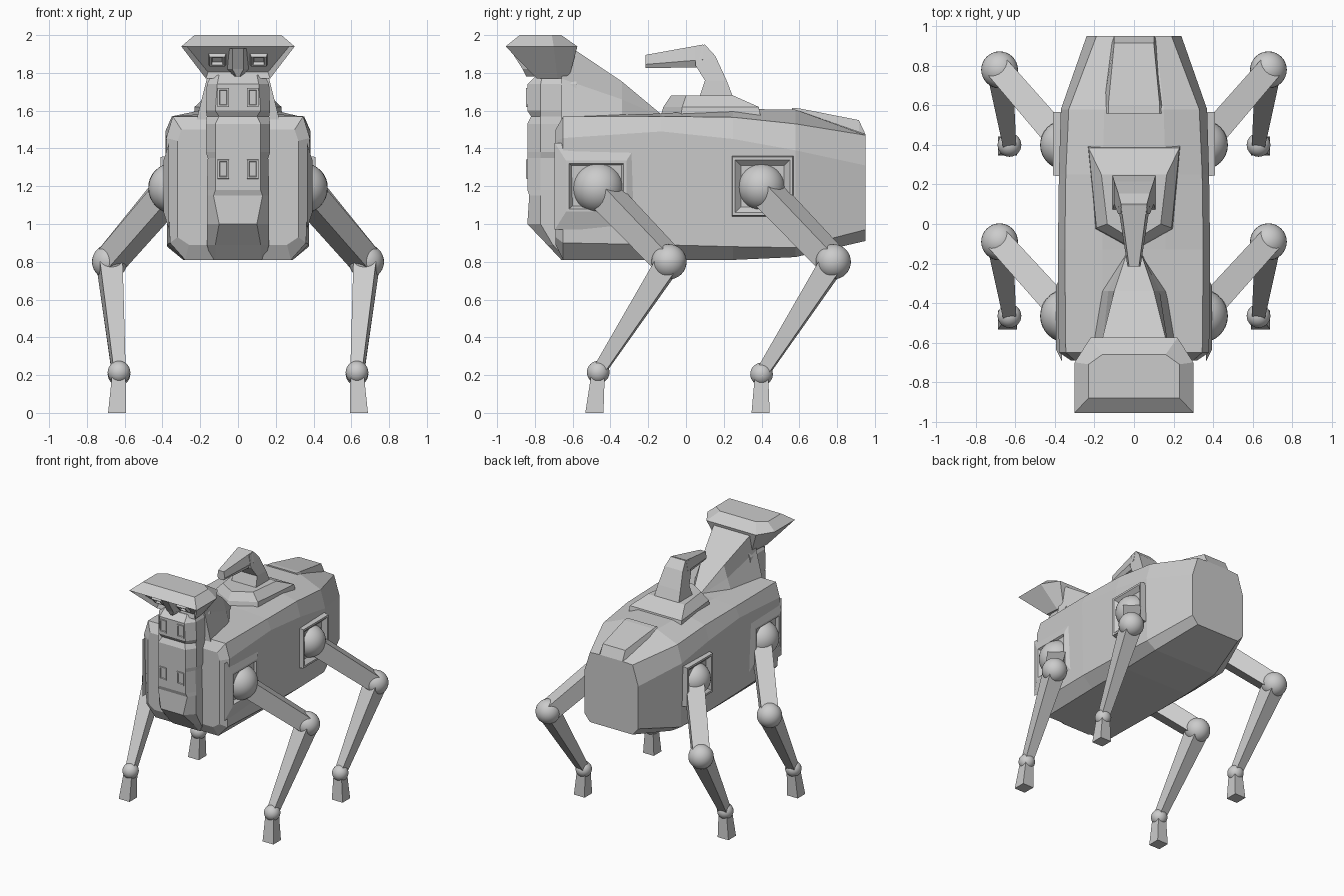
import bpy, bmesh, math
from mathutils import Matrix, Vector

if "Cube" in bpy.data.objects:
    bpy.data.objects.remove(bpy.data.objects["Cube"])

grey = bpy.data.materials.new("plain_grey")
grey.diffuse_color = (0.6, 0.6, 0.6, 1)
grey.use_nodes = True
grey.node_tree.nodes["Principled BSDF"].inputs["Base Color"].default_value = grey.diffuse_color


def finish(name, bm, mirror=False):
    bmesh.ops.recalc_face_normals(bm, faces=bm.faces)
    me = bpy.data.meshes.new(name)
    bm.to_mesh(me)
    bm.free()
    me.materials.append(grey)
    ob = bpy.data.objects.new(name, me)
    bpy.context.collection.objects.link(ob)
    if mirror:
        ob.modifiers.new("mirror", 'MIRROR')
    return ob


def loft_bm(rings):
    """Skin a list of equal-length point rings and cap both ends."""
    bm = bmesh.new()
    loops = [[bm.verts.new(p) for p in r] for r in rings]
    n = len(loops[0])
    for a, b in zip(loops, loops[1:]):
        for i in range(n):
            j = (i + 1) % n
            bm.faces.new((a[i], a[j], b[j], b[i]))
    bm.faces.new(loops[0])
    bm.faces.new(loops[-1])
    return bm


def loft(name, rings, mirror=False):
    return finish(name, loft_bm(rings), mirror)


def along_y(y, half):
    """Symmetric cross-section at y from (x, z) half profile."""
    return [(x, y, z) for x, z in half] + [(-x, y, z) for x, z in reversed(half)]


def along_z(z, half):
    """Symmetric plan outline at z from (x, y) half profile."""
    return [(x, y, z) for x, y in half] + [(-x, y, z) for x, y in reversed(half)]


def frame(name, m, steps):
    """Rectangular stepped frame; steps are (half width, half height, height)."""
    return loft(name, [[m @ Vector((sx * a, sy * b, h)) for sx, sy in
                        ((1, 1), (-1, 1), (-1, -1), (1, -1))] for a, b, h in steps], True)


def beam(name, p, q, w0, w1):
    """Tapered square bar between two joints."""
    p, q = Vector(p), Vector(q)
    d = (q - p).normalized()
    s = d.cross(Vector((0, 0, 1))).normalized()
    t = s.cross(d)
    rings = [[c + (s * a + t * b) * w for a, b in ((1, 1), (-1, 1), (-1, -1), (1, -1))]
             for c, w in ((p, w0), (q, w1))]
    loft(name, rings, True)


def ball(name, c, r):
    bm = bmesh.new()
    bmesh.ops.create_uvsphere(bm, u_segments=32, v_segments=16, radius=r,
                              matrix=Matrix.Translation(c))
    for f in bm.faces:
        f.smooth = True
    finish(name, bm, True)


# Body hull: crown, shoulder, upper side, lower side, belly edge
loft("body", [
    along_y(-0.69, [(.16, 1.50), (.30, 1.50), (.32, 1.44), (.32, .93), (.26, .89)]),
    along_y(-0.65, [(.16, 1.57), (.345, 1.57), (.38, 1.455), (.36, .90), (.28, .81)]),
    along_y(-0.13, [(.16, 1.585), (.35, 1.57), (.385, 1.49), (.375, .89), (.29, .81)]),
    along_y(0.25, [(.16, 1.61), (.345, 1.565), (.38, 1.45), (.375, .88), (.29, .81)]),
    along_y(0.58, [(.15, 1.605), (.33, 1.53), (.37, 1.39), (.36, .875), (.28, .825)]),
    along_y(0.95, [(.11, 1.475), (.19, 1.47), (.24, 1.31), (.24, .97), (.19, .91)]),
])

# Raised plate on the rump
loft("rump_plate", [
    along_y(0.56, [(.13, 1.615), (.155, 1.59)]),
    along_y(0.60, [(.13, 1.612), (.155, 1.58)]),
    along_y(0.915, [(.10, 1.55), (.115, 1.47)]),
    along_y(0.95, [(.10, 1.475), (.11, 1.46)]),
])

# Head column with stepped front panels and a cut-back chin
head = [(1.79, .14, .10, -.79), (1.74, .165, .11, -.84), (1.60, .17, .12, -.84),
        (1.57, .165, .10, -.82), (1.53, .17, .12, -.84), (1.38, .17, .12, -.84),
        (1.35, .16, .12, -.84), (1.18, .165, .12, -.84), (1.15, .165, .13, -.83),
        (1.00, .165, .10, -.84), (.89, .165, .12, -.735), (.81, .14, .12, -.66)]
loft("head", [along_z(z, [(wf, yf), (w, max(yf, -.80) + .03 if z > .9 else yf + .03), (w, -.58)])
              for z, w, wf, yf in head])

# Neck ridge running back from the crest
loft("neck_ridge", [
    along_y(-0.66, [(.18, 1.97), (.165, 1.77), (.22, 1.55)]),
    along_y(-0.34, [(.10, 1.755), (.13, 1.66), (.17, 1.55)]),
    along_y(-0.13, [(.03, 1.58), (.03, 1.57), (.03, 1.55)]),
])

# Flared crest with a sunken brow panel
bm = loft_bm([
    along_z(2.00, [(.23, -.88), (.23, -.71), (.16, -.66)]),
    along_z(1.94, [(.30, -.955), (.30, -.70), (.22, -.575)]),
    along_z(1.77, [(.17, -.79), (.16, -.68), (.15, -.62)]),
])
bmesh.ops.recalc_face_normals(bm, faces=bm.faces)
brow = min((f for f in bm.faces if f.normal.z < -.1 and abs(f.normal.x) < .1),
           key=lambda f: f.calc_center_median().y)
bmesh.ops.inset_individual(bm, faces=[brow], thickness=.022, depth=-.03)
finish("crest", bm)

# Brow eye frames and nose wedge, tilted to the crest underside
tilt = Vector((0, -.17, -.165)).normalized()
up = Vector((0, -.165, .17)).normalized()
for x, a in ((.11, .05),):
    m = Matrix(((1, 0, 0, x), (0, up.y, tilt.y, -.845), (0, up.z, tilt.z, 1.875)))
    m = m.to_4x4()
    frame("brow_eye", m, [(a, .045, -.01), (a - .01, .035, .022),
                          (a - .02, .025, .022), (a - .025, .02, .0)])
loft("nose_wedge", [along_z(1.93, [(.03, -.935), (.055, -.88)]),
                    along_z(1.82, [(.03, -.865), (.055, -.80)]),
                    along_z(1.78, [(.008, -.845), (.02, -.77)])])

# Small square window frames on the head front
for z in (1.67, 1.29):
    m = Matrix(((1, 0, 0, .078), (0, 0, -1, -.838), (0, 1, 0, z))).to_4x4()
    frame("face_window", m, [(.033, .053, -.01), (.03, .05, .010),
                             (.021, .04, .010), (.018, .037, .004)])

# Saddle platform
loft("saddle", [
    along_z(1.55, [(.005, -.14), (.20, -.03), (.235, .40)]),
    along_z(1.62, [(.005, -.12), (.19, -.02), (.23, .385)]),
    along_z(1.68, [(.005, -.08), (.135, .00), (.165, .25)]),
])

# Swivel post and beak on the saddle
loft("swivel_post", [
    [(.11, .07, 1.67), (.11, .25, 1.67), (-.11, .25, 1.67), (-.11, .07, 1.67)],
    [(.10, .10, 1.76), (.10, .215, 1.76), (-.10, .215, 1.76), (-.10, .10, 1.76)],
    [(.08, .05, 1.84), (.08, .155, 1.89), (-.08, .155, 1.89), (-.08, .05, 1.84)],
    [(.065, .05, 1.935), (.065, .10, 1.95), (-.065, .10, 1.95), (-.065, .05, 1.935)],
])
loft("beak", [
    along_y(.09, [(.065, 1.95), (.08, 1.87), (.06, 1.83)]),
    along_y(-.215, [(.025, 1.895), (.033, 1.845), (.02, 1.825)]),
])

# Legs: socket frame, hip, thigh, knee, shin, ankle and foot, mirrored
legs = {
    "front": dict(hip=(.34, -.465, 1.19), r=.135, knee=(.68, -.09, .80), ankle=(.63, -.465, .215),
                  foot=-.485, c=(.365, -.475, 1.20),
                  steps=[(.22, .23, 0), (.16, .135, .03), (.145, .12, .03), (.12, .10, -.005)]),
    "rear": dict(hip=(.35, .40, 1.195), r=.125, knee=(.68, .78, .80), ankle=(.63, .40, .205),
                 foot=.395, c=(.36, .405, 1.20),
                 steps=[(.165, .165, -.02), (.16, .155, .05), (.145, .14, .05), (.115, .11, .02)]),
}
for k, g in legs.items():
    c = g["c"]
    frame(k + "_socket", Matrix(((0, 0, 1, c[0]), (1, 0, 0, c[1]), (0, 1, 0, c[2]))).to_4x4(), g["steps"])
    ball(k + "_hip", g["hip"], g["r"])
    beam(k + "_thigh", g["hip"], g["knee"], .068, .062)
    ball(k + "_knee", g["knee"], .093)
    beam(k + "_shin", g["knee"], g["ankle"], .062, .032)
    ball(k + "_ankle", g["ankle"], .06)
    x, y, z = g["ankle"]
    f = g["foot"]
    loft(k + "_foot", [
        [(x + sx * .035, y + sy * .035, z) for sx, sy in ((1, 1), (-1, 1), (-1, -1), (1, -1))],
        [(x + .01 + sx * .048, f + sy * .048, 0) for sx, sy in ((1, 1), (-1, 1), (-1, -1), (1, -1))],
    ], True)
